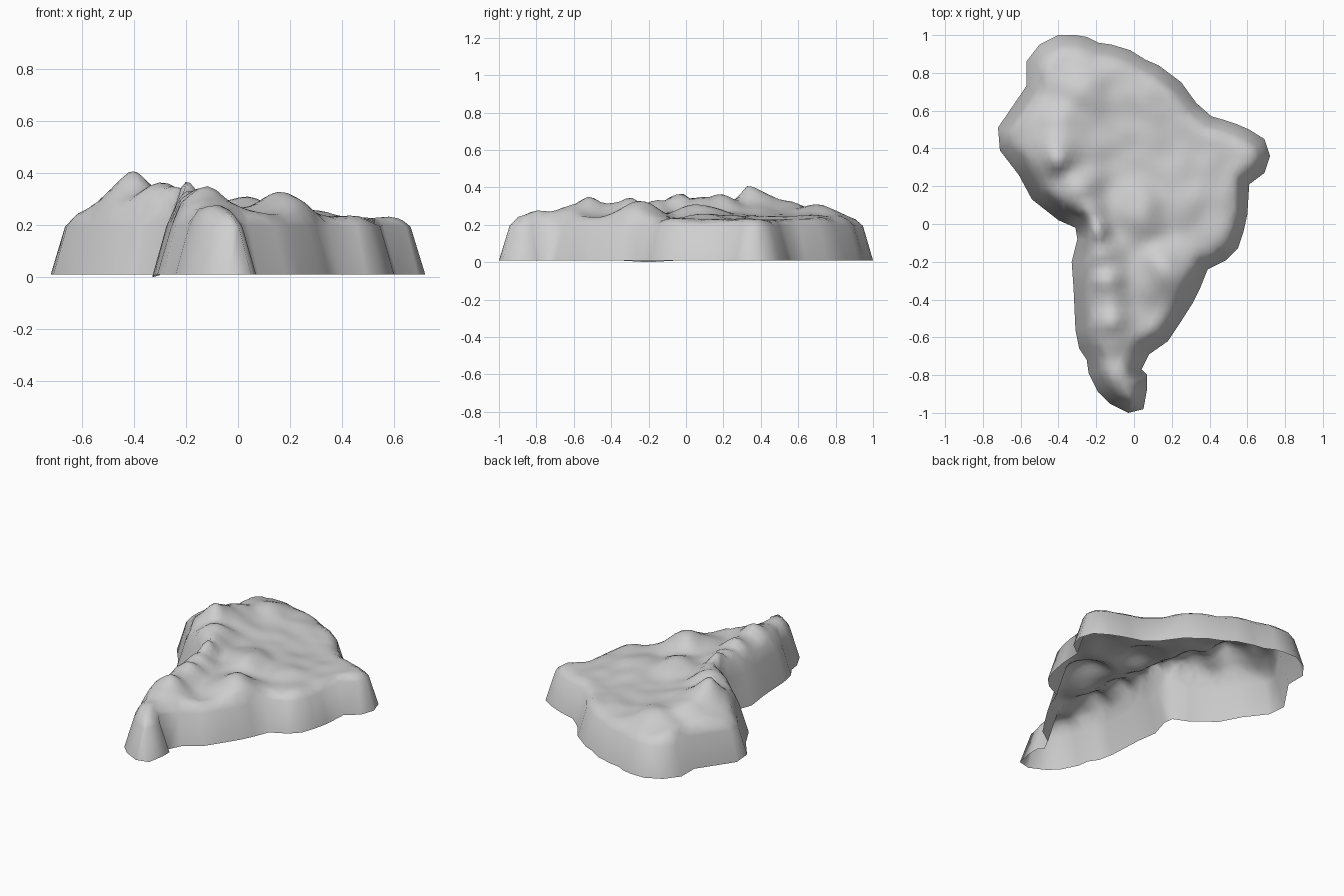
import bpy
import bmesh
import math
from mathutils import Vector, noise
from mathutils.geometry import delaunay_2d_cdt, intersect_point_line

cube = bpy.data.objects.get("Cube")
if cube:
    bpy.data.objects.remove(cube, do_unlink=True)

# Coastline at the foot of the cliffs, clockwise, in hundredths of a unit
COAST = [
    (-40, 100), (-31, 100), (-25, 99), (-19, 96), (-12, 95), (-2, 92), (6, 87),
    (13, 84), (25, 75), (33, 64), (41, 57), (48, 55), (54, 53), (61, 50),
    (69, 45), (72, 36), (69, 27), (61, 21), (60, 5), (58, -4), (55, -13),
    (49, -19), (39, -24), (35, -34), (31, -42), (24, -53), (18, -62), (8, -69),
    (4, -77), (7, -80), (7, -87), (5, -98), (-3, -100), (-13, -95), (-19, -89),
    (-24, -79), (-25, -72), (-29, -66), (-31, -56), (-32, -34), (-33, -20),
    (-30, -8), (-31, -2), (-40, 2), (-54, 13), (-61, 26), (-71, 39), (-72, 51),
    (-57, 73), (-57, 86), (-50, 95),
]

# Hills: x, y, rise above the plateau, radius, in hundredths of a unit
HILLS = [
    (-40, 38, 11, 15), (-40, 34, 12, 7), (-30, 19, 10, 12), (-24, 8, 8, 10),
    (-21, -4, 11, 8), (-17, -16, 7, 10), (-14, -30, 9, 8), (-13, -40, 6, 9),
    (-12, -51, 9, 9), (-9, -61, 5, 9), (-7, -80, 2, 8), (-38, 54, 6, 11),
    (-29, 71, 6, 11), (17, -25, 9, 13), (3, 6, 6, 14), (25, 12, 3, 15),
]

PLATEAU = 0.225
WEST_LIFT = 0.04
RIM_HEIGHT = 0.195
CLIFF_WIDTH = 0.054
SHOULDER = 0.05
FOOT = 0.01
STEP = 0.034

coast = [Vector((x / 100, y / 100)) for x, y in reversed(COAST)]
count = len(coast)
segments = [(coast[i], coast[(i + 1) % count]) for i in range(count)]


def clamp(value):
    return min(max(value, 0), 1)


def distance_to_coast(point):
    best = math.inf
    for start, end in segments:
        factor = intersect_point_line(point, start, end)[1]
        nearest = start.lerp(end, clamp(factor))
        best = min(best, (point - nearest).length)
    return best


def is_inland(point):
    inside = False
    for a, b in segments:
        if (a.y > point.y) != (b.y > point.y):
            crossing = a.x + (point.y - a.y) * (b.x - a.x) / (b.y - a.y)
            if point.x < crossing:
                inside = not inside
    return inside


def relief(point):
    """Land height: a plateau rising westward, merged hills, slight roughness."""
    total = 0
    for x, y, rise, radius in HILLS:
        offset = point - Vector((x / 100, y / 100))
        bump = rise / 100 * math.exp(-(offset.length / (radius / 100)) ** 2)
        total += bump ** 3
    # The lift fades out toward the north, far west and southern tip
    lift = clamp((0.3 - point.x) / 0.5) * clamp((0.95 - point.y) / 0.3)
    lift *= clamp((point.x + 0.68) / 0.22) * clamp((point.y + 1.1) / 0.3)
    sample = Vector((point.x * 8, point.y * 8, 0))
    rough = 0.014 * noise.noise(sample)
    return PLATEAU + WEST_LIFT * lift + total ** (1 / 3) + rough


def surface_height(point):
    depth = distance_to_coast(point)
    if depth < 0.001:
        # The foot dips slightly on the west coast
        dip = math.exp(-((point - Vector((-0.32, -0.2))).length / 0.1) ** 2)
        return FOOT * (1 - dip)
    if depth < CLIFF_WIDTH:
        return FOOT + (RIM_HEIGHT - FOOT) * depth / CLIFF_WIDTH
    blend = math.sin(clamp((depth - CLIFF_WIDTH) / SHOULDER) * math.pi / 2)
    return RIM_HEIGHT + (relief(point) - RIM_HEIGHT) * blend


def inset_loop(loop, width):
    result = []
    for i, corner in enumerate(loop):
        before = (corner - loop[i - 1]).normalized()
        after = (loop[(i + 1) % len(loop)] - corner).normalized()
        tangent = (before + after).normalized()
        inward = Vector((-tangent.y, tangent.x))
        stretch = max(tangent.dot(after), 0.7)
        result.append(corner + inward * width / stretch)
    return result


# Plan points: coastline, cliff rim, and a staggered grid over the land
rim = inset_loop(coast, CLIFF_WIDTH)
points = coast + rim
rows = int(2 / STEP)
for row in range(rows + 1):
    for column in range(rows + 1):
        shift = STEP / 2 * (row % 2)
        spot = Vector((column * STEP + shift - 1, row * STEP - 1))
        if is_inland(spot) and distance_to_coast(spot) > CLIFF_WIDTH + 0.016:
            points.append(spot)

ring = [(i, (i + 1) % count) for i in range(count)]
edges = ring + [(a + count, b + count) for a, b in ring]
plan = delaunay_2d_cdt(points, edges, [list(range(count))], 1, 0.0001)

# Land shell: raise the plan into cliffs and hills, open underneath
bm = bmesh.new()
verts = [bm.verts.new((p.x, p.y, surface_height(p))) for p in plan[0]]
for face in plan[2]:
    center = sum((plan[0][i] for i in face), Vector((0, 0))) / len(face)
    if is_inland(center):
        bm.faces.new([verts[i] for i in face]).smooth = True
loose = [v for v in bm.verts if not v.link_faces]
bmesh.ops.delete(bm, geom=loose, context="VERTS")
bm.normal_update()
mesh = bpy.data.meshes.new("land_relief")
bm.to_mesh(mesh)
bm.free()

land = bpy.data.objects.new("land_relief", mesh)
bpy.context.scene.collection.objects.link(land)

# Plain grey finish
grey = bpy.data.materials.new("light_grey")
grey.use_nodes = True
colour = (0.62, 0.62, 0.62, 1)
grey.diffuse_color = colour
grey.node_tree.nodes["Principled BSDF"].inputs["Base Color"].default_value = colour
mesh.materials.append(grey)
